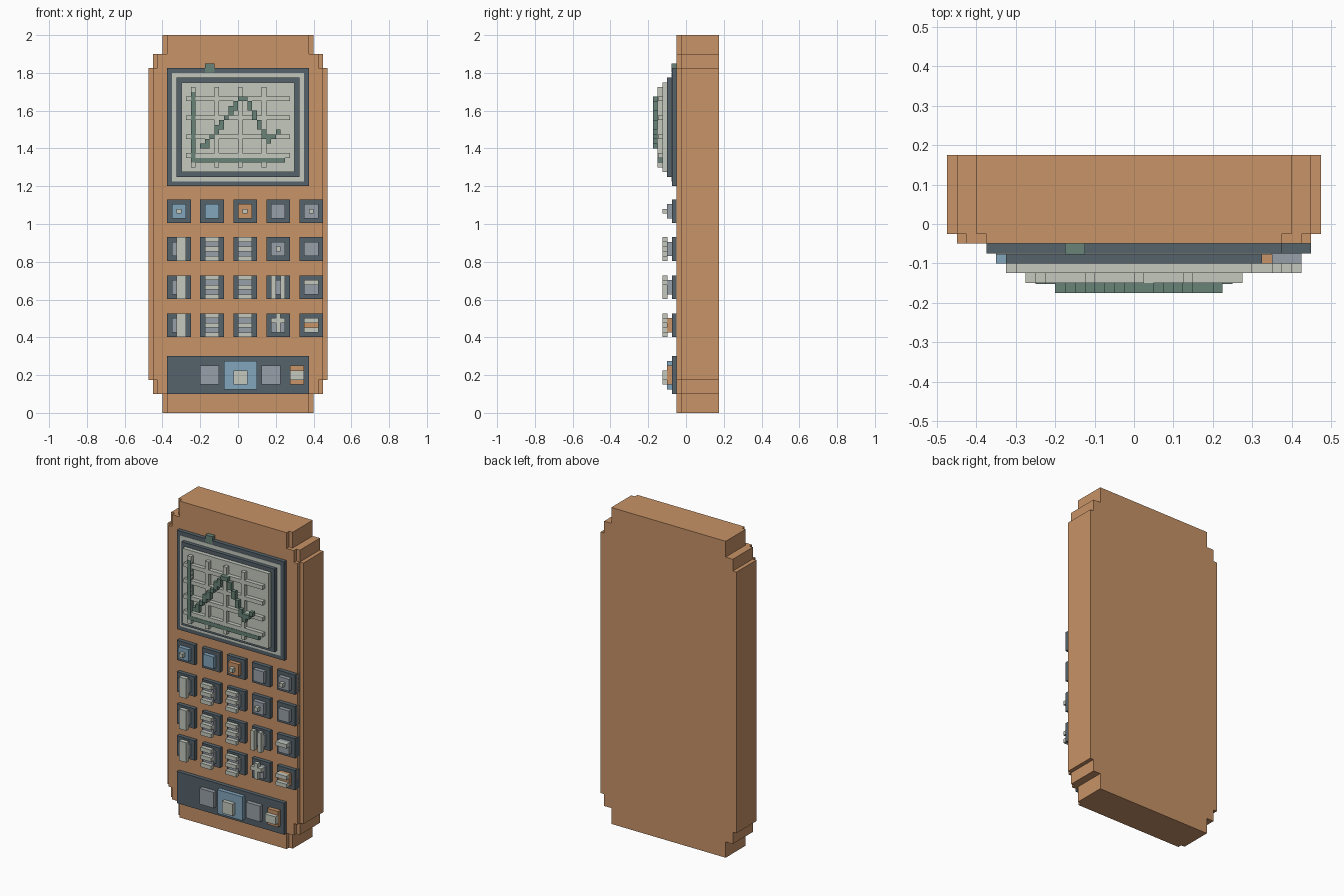
import bpy, bmesh

if "Cube" in bpy.data.objects:
    bpy.data.objects.remove(bpy.data.objects["Cube"])

U = 0.025  # block unit of the whole model


def material(name, rgb):
    m = bpy.data.materials.new(name)
    m.diffuse_color = (*rgb, 1)
    m.use_nodes = True
    m.node_tree.nodes["Principled BSDF"].inputs["Base Color"].default_value = m.diffuse_color
    return m


ORANGE = material("copper_orange", (0.578, 0.292, 0.136))
DARK = material("slate", (0.089, 0.122, 0.147))
LIGHT = material("pale_screen", (0.546, 0.584, 0.515))
GREEN = material("dull_green", (0.138, 0.227, 0.188))
BLUE = material("soft_blue", (0.223, 0.376, 0.503))
GREY = material("key_grey", (0.314, 0.352, 0.392))


def finish(name, bm, mat):
    bmesh.ops.recalc_face_normals(bm, faces=bm.faces)
    me = bpy.data.meshes.new(name)
    bm.to_mesh(me)
    bm.free()
    me.materials.append(mat)
    ob = bpy.data.objects.new(name, me)
    bpy.context.collection.objects.link(ob)
    return ob


def boxes(name, mat, y0, y1, rects):
    """One object of blocks; each rect is x0, x1, z0, z1."""
    bm = bmesh.new()
    for x0, x1, z0, z1 in rects:
        vs = bmesh.ops.create_cube(bm, size=1)["verts"]
        for v in vs:
            v.co.x = x1 if v.co.x > 0 else x0
            v.co.y = y1 if v.co.y > 0 else y0
            v.co.z = z1 if v.co.z > 0 else z0
    return finish(name, bm, mat)


def stepped_slab(name, mat, y0, y1, widths):
    """Slab with stepped corners; half widths at each corner step."""
    steps = (0.0, 0.1, 0.175)
    right = []
    for i, (w, z) in enumerate(zip(widths, steps)):
        right += [(w, z)]
        right += [(w, steps[i + 1])] if i < 2 else []
    right += [(x, 2 - z) for x, z in reversed(right)]
    outline = right + [(-x, z) for x, z in reversed(right)]
    bm = bmesh.new()
    face = bm.faces.new([bm.verts.new((x, y1, z)) for x, z in outline])
    ext = bmesh.ops.extrude_face_region(bm, geom=[face])["geom"]
    for v in ext:
        if isinstance(v, bmesh.types.BMVert):
            v.co.y = y0
    return finish(name, bm, mat)


# Case: deep body and a slightly narrower front layer
stepped_slab("case_body", ORANGE, -U, 0.175, (0.4, 0.45, 0.475))
stepped_slab("case_front", ORANGE, -0.05, -U, (0.375, 0.425, 0.45))

# Screen: frame, flush pale trim, inner bezel, panel and indicator lamp
boxes("screen_frame", DARK, -0.075, -0.05, [(-0.375, 0.375, 1.2, 1.825)])
boxes("screen_trim", LIGHT, -0.077, -0.075, [(-0.35, 0.35, 1.225, 1.8)])
boxes("screen_bezel", DARK, -0.1, -0.075, [(-0.325, 0.325, 1.25, 1.775)])
boxes("screen_panel", LIGHT, -0.125, -0.1, [(-0.3, 0.3, 1.275, 1.75)])
boxes("indicator_lamp", GREEN, -0.077, -0.05, [(-0.175, -0.125, 1.802, 1.85)])

# Graph grid, axes and stepped curve
boxes("grid_columns", LIGHT, -0.15, -0.125,
      [(x, x + U, 1.3, 1.725) for x in (-0.25, -0.125, 0.0, 0.125)])
boxes("grid_rows", LIGHT, -0.1495, -0.125,
      [(-0.275, 0.275, z, z + U) for z in (1.35, 1.45, 1.55, 1.65)])
boxes("graph_axes", GREEN, -0.152, -0.125,
      [(-0.25, -0.225, 1.325, 1.7), (-0.225, 0.25, 1.325, 1.35)])
curve = [(0, 1), (0, 2), (2, 3), (3, 5), (4, 6), (6, 7), (7, 9), (8, 10), (10, 11),
         (10, 11), (8, 10), (6, 8), (4, 6), (2, 4), (1, 3), (2, 3), (3, 4)]
boxes("graph_curve", GREEN, -0.175, -0.15,
      [(-0.2 + i * U, -0.175 + i * U, 1.4 + a * U, 1.4 + b * U)
       for i, (a, b) in enumerate(curve)])

# Key marks as simple raised bars, in units around the key centre
DOT = [(-.5, .5, -.5, .5)]
BARS = [(-1.5, 1.5, z, z + 1) for z in (-2.5, -.5, 1.5)]
POST = [(-.5, 1.5, -2.5, 2.5)]
RAILS = [(-1.5, -.5, -2.5, 2.5), (.5, 1.5, -2.5, 2.5)]
TOP_BAR = [(-1.5, 1.5, .5, 1.5)]
CROSS = [(-.5, .5, -1.5, 2.5), (-1.5, -.5, .5, 1.5), (.5, 1.5, .5, 1.5)]
PAIR = [(-1.5, 1.5, -1.5, -.5), (-1.5, 1.5, .5, 1.5)]

# Key grid: colour of cap and mark for each column, row by row
rows = [
    (1.0675, [(BLUE, DOT), (BLUE, []), (ORANGE, DOT), (GREY, []), (GREY, DOT)]),
    (0.8675, [(GREY, POST), (GREY, BARS), (GREY, BARS), (GREY, DOT), (GREY, [])]),
    (0.6650, [(GREY, POST), (GREY, BARS), (GREY, BARS), (GREY, RAILS), (GREY, TOP_BAR)]),
    (0.4640, [(GREY, POST), (GREY, BARS), (GREY, BARS), (GREY, CROSS), (ORANGE, PAIR)]),
]
for r, (cz, keys) in enumerate(rows, 1):
    for c, (mat, mark) in enumerate(keys, 1):
        cx = -0.3125 + 0.175 * (c - 1)
        tag = f"row{r}_col{c}"

        def square(h):
            return [(cx - h, cx + h, cz - h, cz + h)]
        boxes("key_base_" + tag, DARK, -0.075, -0.03, square(0.0625))
        boxes("key_cap_" + tag, mat, -0.1, -0.075, square(0.0375))
        if mark:
            boxes("key_mark_" + tag, LIGHT, -0.125,
                  -0.1 if mark is DOT else -0.098,
                  [(cx + a * U, cx + b * U, cz + d * U, cz + e * U)
                   for a, b, d, e in mark])

# Bottom control panel with its pads
boxes("control_panel", DARK, -0.075, -0.05, [(-0.375, 0.375, 0.1, 0.3)])
boxes("side_pads", GREY, -0.1, -0.075,
      [(-0.2, -0.1, 0.15, 0.25), (0.125, 0.225, 0.15, 0.25)])
boxes("centre_pad", BLUE, -0.1, -0.075, [(-0.075, 0.1, 0.125, 0.275)])
boxes("centre_button", LIGHT, -0.125, -0.1, [(-0.025, 0.05, 0.15, 0.225)])
boxes("enter_pad", ORANGE, -0.1, -0.075, [(0.275, 0.35, 0.15, 0.25)])
boxes("enter_bar", LIGHT, -0.125, -0.1, [(0.275, 0.35, 0.175, 0.225)])
